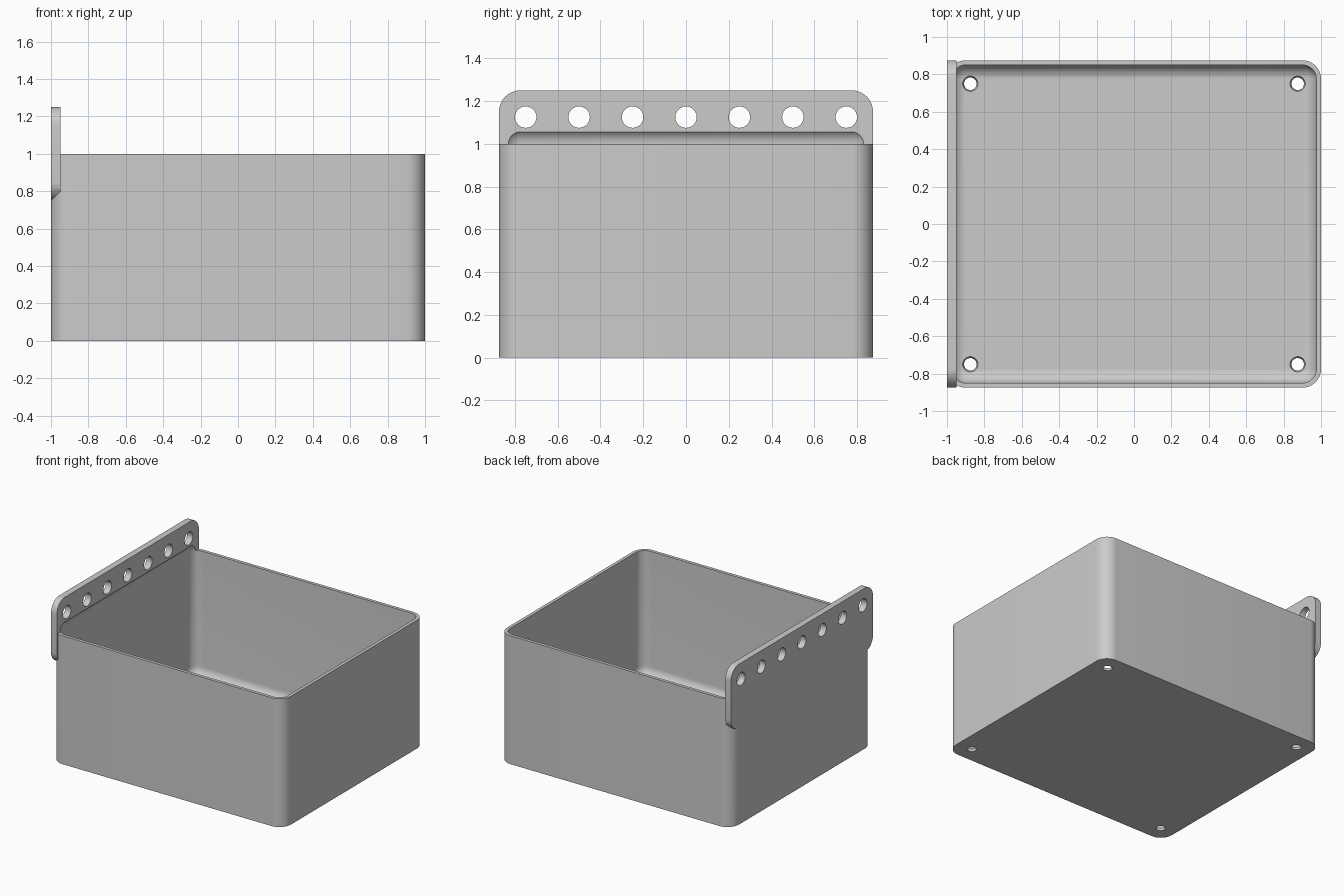
import bpy, bmesh, math
from mathutils import Matrix, Vector

if "Cube" in bpy.data.objects:
    bpy.data.objects.remove(bpy.data.objects["Cube"])

GREY = (0.6, 0.6, 0.6, 1)
grey = bpy.data.materials.new("grey plastic")
grey.use_nodes = True
grey.diffuse_color = GREY
grey.node_tree.nodes["Principled BSDF"].inputs["Base Color"].default_value = GREY

WALL, RADIUS = 0.025, 0.1
HALF_X, HALF_Y = 1.0, 0.875


def make_object(name, bm):
    mesh = bpy.data.meshes.new(name)
    bm.to_mesh(mesh)
    bm.free()
    mesh.materials.append(grey)
    obj = bpy.data.objects.new(name, mesh)
    bpy.context.collection.objects.link(obj)
    return obj


def rounded_box(name, low, high, radius, axis=None):
    """Box with the edges along one axis rounded, or all of them."""
    low, high = Vector(low), Vector(high)
    bm = bmesh.new()
    bmesh.ops.create_cube(bm, size=1)
    bmesh.ops.scale(bm, vec=high - low, verts=bm.verts)
    bmesh.ops.translate(bm, vec=(low + high) / 2, verts=bm.verts)
    edges = [e for e in bm.edges if axis is None or
             abs((e.verts[0].co - e.verts[1].co).normalized()[axis]) > 0.9]
    bmesh.ops.bevel(bm, geom=edges, offset=radius, segments=10,
                    profile=0.5, affect='EDGES')
    return make_object(name, bm)


def hole_cutters(name, centres, r1, r2, depth, axis):
    turn = Matrix.Rotation(math.pi / 2, 4, 'Y') if axis == 'X' else Matrix()
    bm = bmesh.new()
    for c in centres:
        bmesh.ops.create_cone(bm, cap_ends=True, segments=40, radius1=r1, radius2=r2,
                              depth=depth, matrix=Matrix.Translation(c) @ turn)
    return make_object(name, bm)


def combine(target, other, operation):
    """Apply a boolean and discard the second object."""
    mod = target.modifiers.new(operation.lower(), 'BOOLEAN')
    mod.operation, mod.object, mod.solver = operation, other, 'EXACT'
    bpy.context.view_layer.objects.active = target
    bpy.ops.object.modifier_apply(modifier=mod.name)
    bpy.data.objects.remove(other)


# Outer shell
storage_bin = rounded_box("storage_bin", (-HALF_X, -HALF_Y, 0),
                          (HALF_X, HALF_Y, 1), RADIUS, axis=2)

# Hanging plate on the right side, merged with the shell
plate = rounded_box("hanging_plate", (-HALF_X, -HALF_Y, 0.75),
                    (-HALF_X + 2 * WALL, HALF_Y, 1.25), RADIUS, axis=0)
combine(storage_bin, plate, 'UNION')

# Cavity, whose rounded top runs up into the plate
cavity = rounded_box("cavity_cutter", (-HALF_X + WALL, -HALF_Y + WALL, WALL),
                     (HALF_X - WALL, HALF_Y - WALL, 1.075), RADIUS - WALL)
combine(storage_bin, cavity, 'DIFFERENCE')

# Row of seven holes through the plate
row = [(-HALF_X + WALL, i / 4, 1.125) for i in range(-3, 4)]
combine(storage_bin, hole_cutters("plate_hole_cutter", row, 0.05, 0.05, 0.2, 'X'),
        'DIFFERENCE')

# Tapered drain holes near the floor corners
corners = [(x, y, WALL / 2) for x in (-0.875, 0.875) for y in (-0.75, 0.75)]
combine(storage_bin, hole_cutters("drain_hole_cutter", corners, 0.031, 0.043, 0.04, 'Z'),
        'DIFFERENCE')

bpy.ops.object.select_all(action='DESELECT')
storage_bin.select_set(True)
bpy.context.view_layer.objects.active = storage_bin
bpy.ops.object.shade_smooth_by_angle(angle=math.radians(30))
